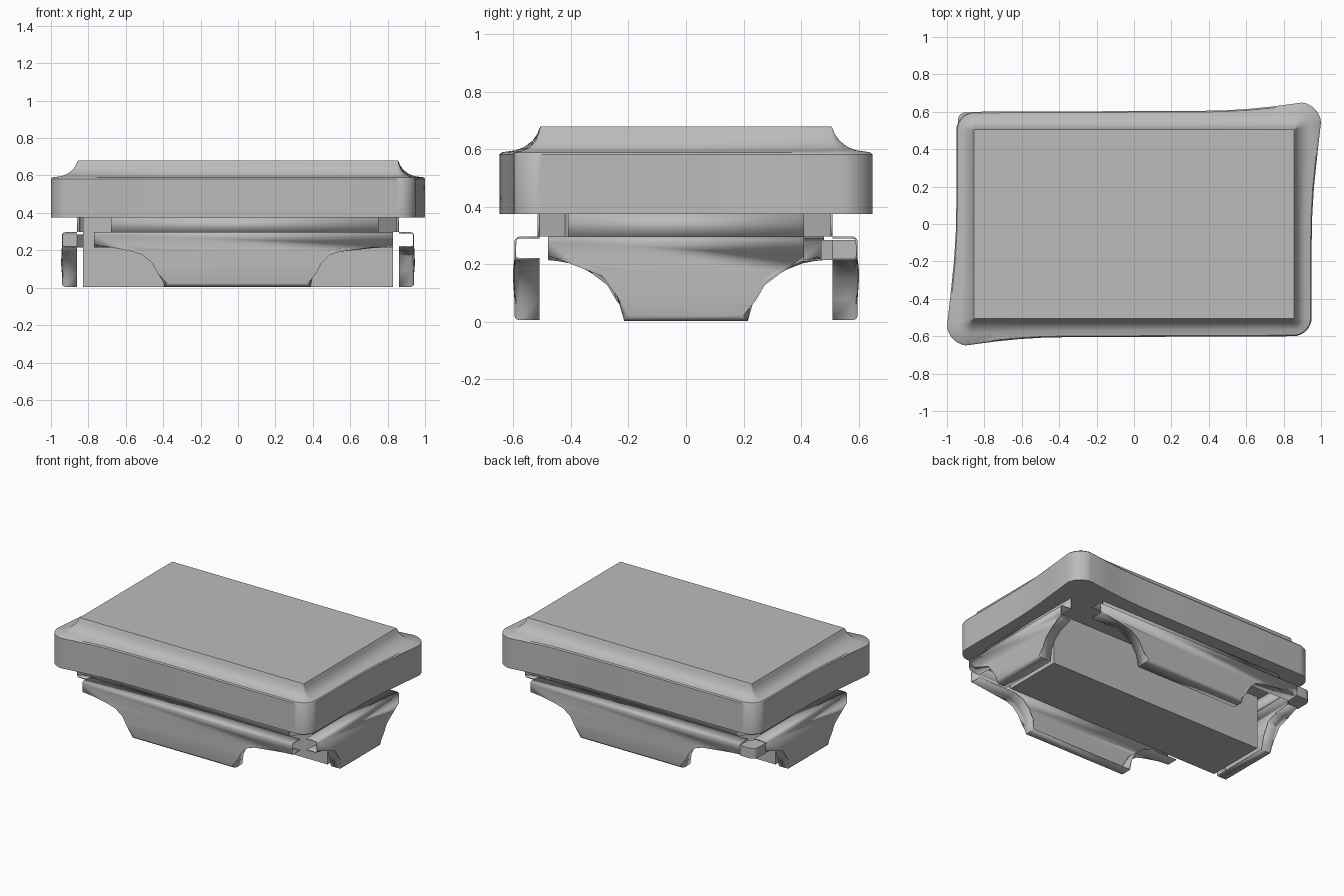
import bpy, bmesh, math
from mathutils import Matrix, Vector

old = bpy.data.objects.get("Cube")
if old:
    bpy.data.objects.remove(old, do_unlink=True)

grey = bpy.data.materials.new("stone_grey")
grey.use_nodes = True
colour = (0.5, 0.5, 0.5, 1)
grey.diffuse_color = colour
grey.node_tree.nodes["Principled BSDF"].inputs["Base Color"].default_value = colour


def finish(bm, name, smooth=35, outward=True):
    if outward:
        bmesh.ops.recalc_face_normals(bm, faces=bm.faces)
    mesh = bpy.data.meshes.new(name)
    bm.to_mesh(mesh)
    bm.free()
    mesh.materials.append(grey)
    obj = bpy.data.objects.new(name, mesh)
    bpy.context.collection.objects.link(obj)
    bpy.ops.object.select_all(action="DESELECT")
    bpy.context.view_layer.objects.active = obj
    obj.select_set(True)
    bpy.ops.object.shade_smooth_by_angle(angle=math.radians(smooth))
    return obj


def arc(cx, cy, r, start, end, steps=8):
    angles = [math.radians(start + (end - start) * i / steps) for i in range(steps + 1)]
    return [(cx + r * math.cos(a), cy + r * math.sin(a)) for a in angles]


def prism(name, outline, z0, z1):
    bm = bmesh.new()
    base = bm.faces.new([bm.verts.new((x, y, z0)) for x, y in outline])
    top = bmesh.ops.extrude_face_region(bm, geom=[base])["geom"]
    moved = [v for v in top if isinstance(v, bmesh.types.BMVert)]
    bmesh.ops.translate(bm, verts=moved, vec=(0, 0, z1 - z0))
    return finish(bm, name)


# Slab outline: two plain corners and two flared ones, turned half a circle
half = arc(0.85, -0.5, 0.1, -90, 0)
half += [(0.95 + 0.05 * t ** 2, -0.1 + 0.6 * t) for t in (0, 0.25, 0.5, 0.75)]
half += arc(0.885, 0.535, 0.115, 5, 83)
half += [(0.86 - 0.5 * t, 0.605 + 0.04 * (1 - t) ** 2) for t in (0.25, 0.5, 0.75, 1)]
outline = half + [(-x, -y) for x, y in half]


# Slab with a cove rising to the raised panel
def slab():
    bm = bmesh.new()
    rings = []
    section = [(0, 0.375), (0, 0.582), (0.06, 0.59), (0.4, 0.597), (0.6, 0.608),
               (0.8, 0.63), (0.92, 0.655), (0.97, 0.674), (1, 0.68)]
    for t, z in section:
        ring = []
        for x, y in outline:
            px, py = max(-0.855, min(0.855, x)), max(-0.505, min(0.505, y))
            ring.append(bm.verts.new((x + (px - x) * t, y + (py - y) * t, z)))
        rings.append(ring)
    n = len(outline)
    for low, high in zip(rings, rings[1:]):
        for i in range(n):
            j = (i + 1) % n
            bm.faces.new((low[i], low[j], high[j], high[i]))
    bm.faces.new(rings[0][::-1])
    bm.faces.new(rings[-1])
    bmesh.ops.remove_doubles(bm, verts=bm.verts, dist=0.0005)
    return finish(bm, "top_slab")


slab()

# Central core
prism("core", [(-0.83, -0.21), (0.83, -0.21), (0.83, 0.21), (-0.83, 0.21)], 0.005, 0.375)


# Hollow apron: shaped front sheet, returns along its lower edge, stepped flange above
def apron(name, lower, face_y, inner_y, flange, angle):
    bm = bmesh.new()
    top = 0.297
    left, right = lower[0][0], lower[-1][0]
    pts = lower + [(right, top), (left, top)]
    front = [bm.verts.new((x, face_y, z)) for x, z in pts]
    back = [bm.verts.new((x, inner_y, z)) for x, z in pts]
    bm.faces.new(front)
    round_edges = []
    n = len(lower)
    for i in list(range(n - 1)) + [n]:
        bm.faces.new((front[i], back[i], back[i + 1], front[i + 1]))
        round_edges.append(bm.edges.get((front[i], front[i + 1])))
    bmesh.ops.bevel(bm, geom=round_edges, offset=0.018, segments=3, profile=0.5,
                    affect="EDGES", clamp_overlap=True)
    quad = [(flange[0], top), (flange[1], top), (flange[1], 0.375), (flange[0], 0.375)]
    bm.faces.new([bm.verts.new((x, inner_y, z)) for x, z in quad])
    bmesh.ops.transform(bm, matrix=Matrix.Rotation(math.radians(angle), 4, "Z"), verts=bm.verts)
    bmesh.ops.recalc_face_normals(bm, faces=bm.faces)
    obj = finish(bm, name, 40)
    mod = obj.modifiers.new("thickness", "SOLIDIFY")
    mod.thickness = 0.007


long_edge = [(-0.77, 0.215), (-0.58, 0.215), (-0.51, 0.195), (-0.45, 0.15), (-0.41, 0.08),
             (-0.395, 0.006), (0.39, 0.006), (0.4, 0.08), (0.43, 0.14), (0.48, 0.19),
             (0.54, 0.21), (0.83, 0.215)]
short_edge = [(-0.48, 0.215), (-0.36, 0.205), (-0.28, 0.175), (-0.24, 0.09), (-0.215, 0.004),
              (0.215, 0.004), (0.225, 0.08), (0.26, 0.14), (0.32, 0.185), (0.41, 0.21)]
apron("front_apron", long_edge, -0.597, -0.51, (-0.68, 0.75), 0)
apron("back_apron", long_edge, -0.597, -0.51, (-0.68, 0.75), 180)
apron("left_apron", short_edge, -0.942, -0.86, (-0.41, 0.41), 90)
apron("right_apron", short_edge, -0.942, -0.86, (-0.41, 0.41), 270)

# Rounded block closing one corner of the apron band
block = [(-0.83, 0.597)] + arc(-0.9, 0.555, 0.042, 90, 180, 4) + [(-0.942, 0.47), (-0.86, 0.47), (-0.83, 0.51)]
prism("corner_block", block, 0.215, 0.285)

# Angled plates under the slab at the two plain corners
for side, name in ((1, "front_corner_plate"), (-1, "back_corner_plate")):
    plate = [(0.75, -0.51), (0.85, -0.42), (0.845, -0.412), (0.745, -0.502)]
    prism(name, [(x * side, y * side) for x, y in plate], 0.297, 0.375)
